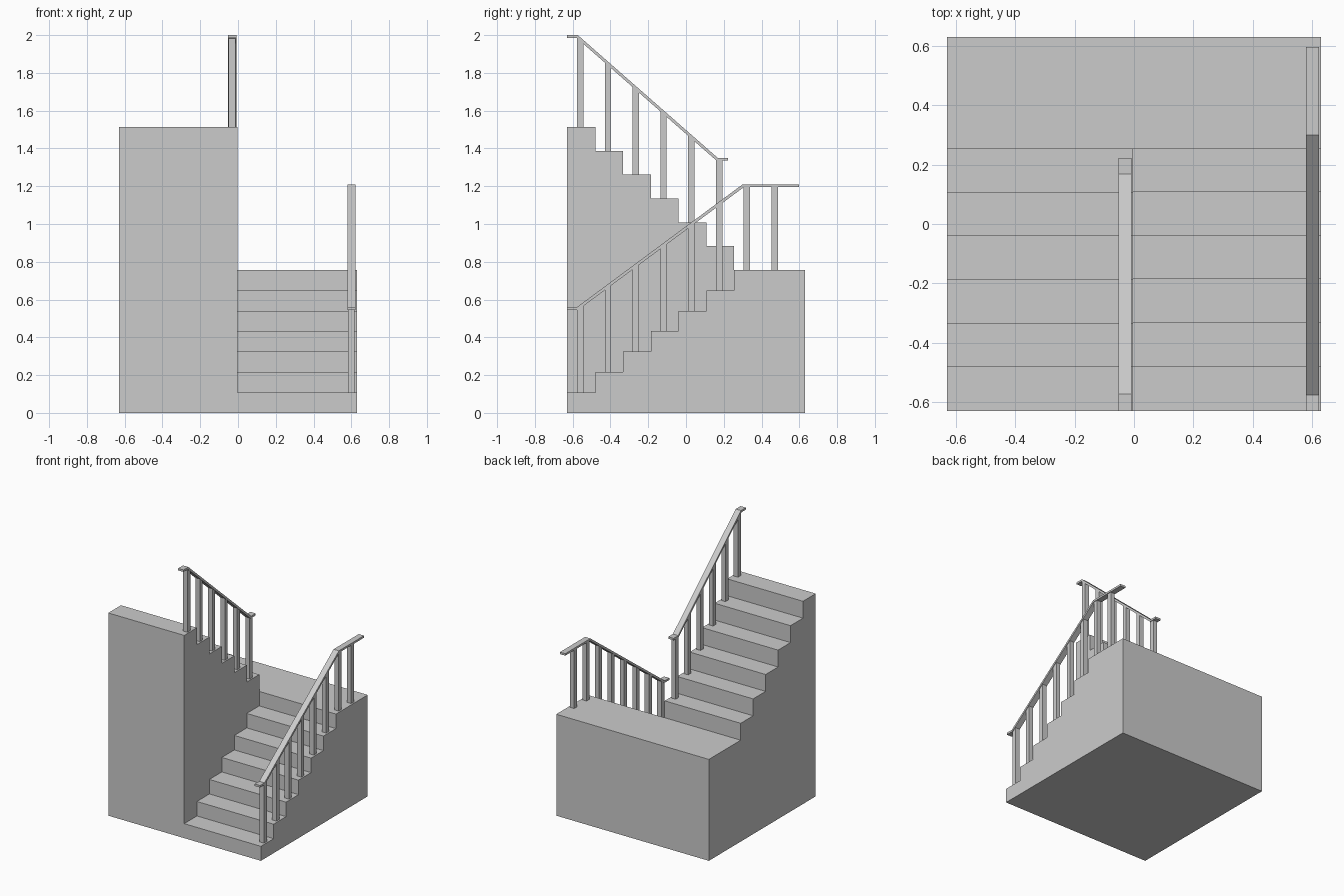
import bpy
import bmesh

if "Cube" in bpy.data.objects:
    bpy.data.objects.remove(bpy.data.objects["Cube"])

grey = bpy.data.materials.new("plain_grey")
grey.use_nodes = True
grey.diffuse_color = (0.6, 0.6, 0.6, 1)
grey.node_tree.nodes["Principled BSDF"].inputs["Base Color"].default_value = (0.6, 0.6, 0.6, 1)

HALF = 0.63          # half of the square footprint
MID = -0.003         # plane between the two flights
START = -0.627       # nominal front of the first tread
GOING = 0.147        # tread depth
LANDING = 0.757
RISE_LOW = LANDING / 7
RISE_UP = 0.126
THICK = 0.015        # handrail thickness


def extrude_profile(name, profile, x0, x1):
    """Solid from a (y, z) outline swept from x0 to x1."""
    bm = bmesh.new()
    face = bm.faces.new([bm.verts.new((x0, y, z)) for y, z in profile])
    result = bmesh.ops.extrude_face_region(bm, geom=[face])
    moved = [v for v in result["geom"] if isinstance(v, bmesh.types.BMVert)]
    bmesh.ops.translate(bm, verts=moved, vec=(x1 - x0, 0, 0))
    bmesh.ops.recalc_face_normals(bm, faces=bm.faces)
    mesh = bpy.data.meshes.new(name)
    bm.to_mesh(mesh)
    bm.free()
    mesh.materials.append(grey)
    obj = bpy.data.objects.new(name, mesh)
    bpy.context.collection.objects.link(obj)
    return obj


def low_height(i):
    return RISE_LOW * (i + 1)


def up_height(i):
    return LANDING + RISE_UP * (6 - i)


def flight(name, height, x0, x1):
    """Six treads running back to the shared landing."""
    outline = [(HALF, 0), (-HALF, 0)]
    for i in range(7):
        front = -HALF if i == 0 else START + GOING * i
        back = HALF if i == 6 else START + GOING * (i + 1)
        outline += [(front, height(i)), (back, height(i))]
    extrude_profile(name, outline, x0, x1)


def rail_height(path, y):
    """Top of the handrail at y."""
    for (ya, za), (yb, zb) in zip(path, path[1:]):
        if ya <= y <= yb:
            return za + (zb - za) * (y - ya) / (yb - ya)
    return path[-1][1]


def railing(side, path, height, count, x0, x1):
    # Handrail with level ends; the underside is shifted to keep the slope thin
    shift = 0.006 if path[2][1] > path[1][1] else -0.006
    under = [(y, z - THICK) for y, z in path]
    for k in (1, 2):
        under[k] = (under[k][0] + shift, under[k][1])
    extrude_profile(side + "_handrail", path + under[::-1], x0, x1)
    # Balusters cut to the slope of the handrail
    for i in range(count):
        centre = -0.56 + GOING * i
        ya, yb = centre - 0.017, centre + 0.017
        base = height(min(i, 6))
        outline = [(ya, base), (yb, base),
                   (yb, rail_height(path, yb) - THICK),
                   (ya, rail_height(path, ya) - THICK)]
        extrude_profile(f"{side}_baluster_{i + 1}", outline, x0 + 0.004, x1 - 0.005)


# Stair flights
flight("lower_flight", low_height, MID, HALF)
flight("upper_flight", up_height, -HALF, MID)

# Railings
railing("lower", [(-HALF, 0.56), (-0.577, 0.56), (0.3, 1.21), (0.597, 1.21)],
        low_height, 8, 0.579, 0.623)
railing("upper", [(-HALF, 2.0), (-0.573, 2.0), (0.168, 1.35), (0.222, 1.35)],
        up_height, 6, -0.053, -0.009)
